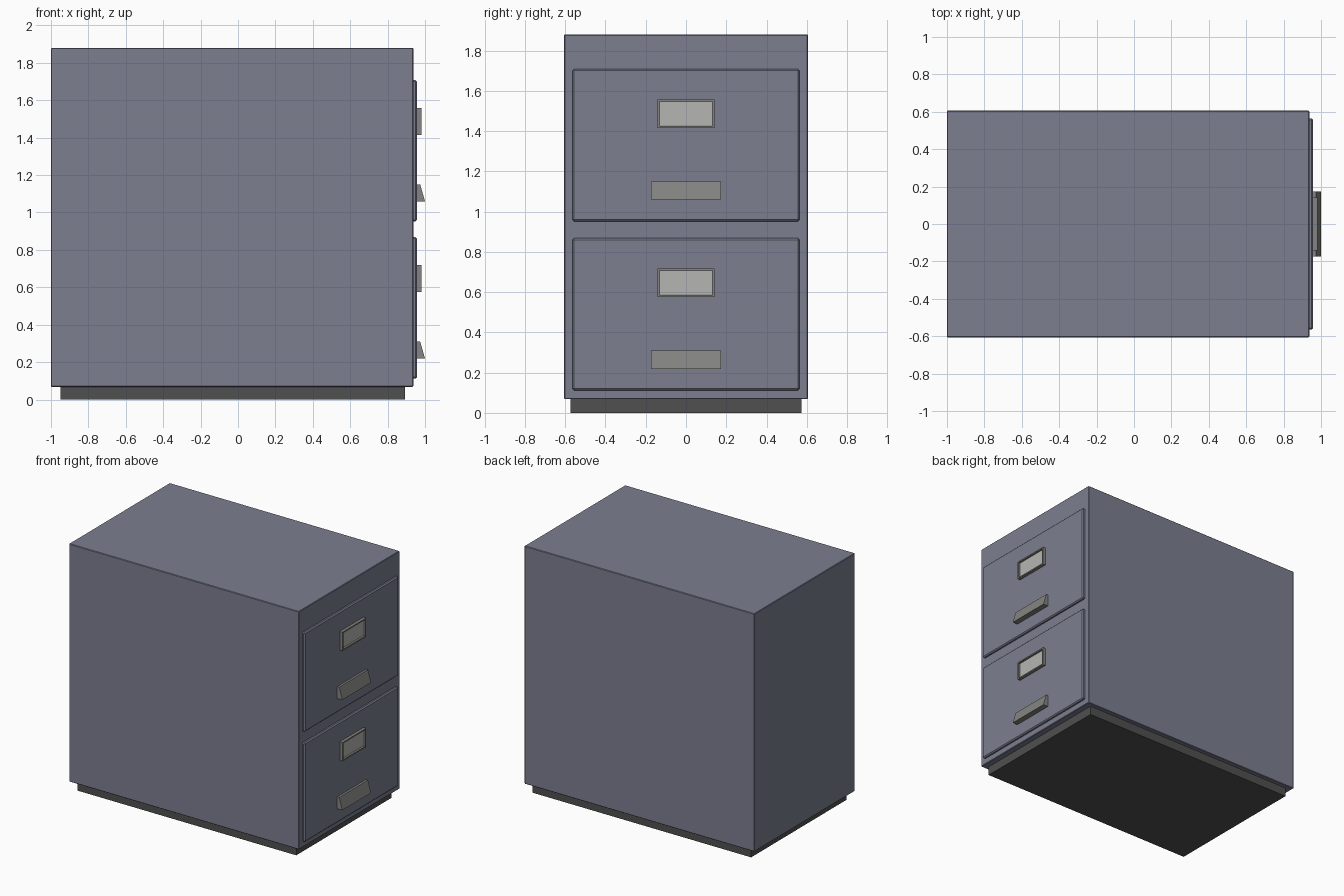
import bpy, bmesh

if "Cube" in bpy.data.objects:
    bpy.data.objects.remove(bpy.data.objects["Cube"])

def material(name, rgb):
    m = bpy.data.materials.new(name)
    m.diffuse_color = (*rgb, 1)
    m.use_nodes = True
    m.node_tree.nodes["Principled BSDF"].inputs["Base Color"].default_value = m.diffuse_color
    return m

PAINT = material("slate_paint", (0.20, 0.21, 0.28))
DARK = material("dark_base", (0.08, 0.08, 0.08))
METAL = material("metal", (0.23, 0.23, 0.22))
CARD = material("card", (0.46, 0.46, 0.45))

def finish(name, bm, mat, bevel=0):
    bmesh.ops.recalc_face_normals(bm, faces=bm.faces[:])
    mesh = bpy.data.meshes.new(name)
    bm.to_mesh(mesh)
    bm.free()
    mesh.materials.append(mat)
    ob = bpy.data.objects.new(name, mesh)
    bpy.context.collection.objects.link(ob)
    if bevel:
        mod = ob.modifiers.new("bevel", "BEVEL")
        mod.width, mod.segments = bevel, 1
    return ob

def box(name, x, y, z, mat, bevel=0):
    """Box spanning x = (a, b), -y..y and z = (a, b)."""
    bm = bmesh.new()
    bmesh.ops.create_cube(bm, size=1)
    for v in bm.verts:
        v.co = (x[v.co.x > 0], y if v.co.y > 0 else -y, z[v.co.z > 0])
    return finish(name, bm, mat, bevel)

def prism(name, profile, y, mat):
    """Extrude an (x, z) profile from -y to y."""
    bm = bmesh.new()
    face = bm.faces.new([bm.verts.new((px, -y, pz)) for px, pz in profile])
    ext = bmesh.ops.extrude_face_region(bm, geom=[face])["geom"]
    bmesh.ops.translate(bm, vec=(0, 2 * y, 0),
                        verts=[g for g in ext if isinstance(g, bmesh.types.BMVert)])
    return finish(name, bm, mat)

def label_frame(name, x, y, z, border, depth):
    """Box whose +x face is inset and pushed back to leave a raised rim."""
    ob = box(name, x, y, z, METAL)
    bm = bmesh.new()
    bm.from_mesh(ob.data)
    front = max(bm.faces, key=lambda f: f.calc_center_median().x)
    bmesh.ops.inset_region(bm, faces=[front], thickness=border)
    ext = bmesh.ops.extrude_face_region(bm, geom=[front])["geom"]
    bmesh.ops.translate(bm, vec=(-depth, 0, 0),
                        verts=[g for g in ext if isinstance(g, bmesh.types.BMVert)])
    if front.is_valid:
        bmesh.ops.delete(bm, geom=[front], context='FACES_ONLY')
    bmesh.ops.recalc_face_normals(bm, faces=bm.faces[:])
    bm.to_mesh(ob.data)
    bm.free()
    return ob

# Cabinet and recessed plinth
box("cabinet_body", (-1, 0.937), 0.606, (0.068, 1.88), PAINT, 0.004)
box("plinth", (-0.95, 0.892), 0.573, (0, 0.07), DARK)

# Two identical drawers
for place, z in (("lower", 0.112), ("upper", 0.952)):
    box(place + "_drawer_front", (0.93, 0.957), 0.565, (z, z + 0.756), PAINT, 0.008)
    # Label holder with card
    label_frame(place + "_label_frame", (0.955, 0.98), 0.142,
                (z + 0.463, z + 0.606), 0.014, 0.015)
    box(place + "_label_card", (0.96, 0.97), 0.128, (z + 0.477, z + 0.592), CARD)
    # Wedge pull handle
    prism(place + "_handle", [(0.955, z + 0.107), (1.0, z + 0.107),
                              (0.974, z + 0.198), (0.955, z + 0.198)], 0.173, METAL)
